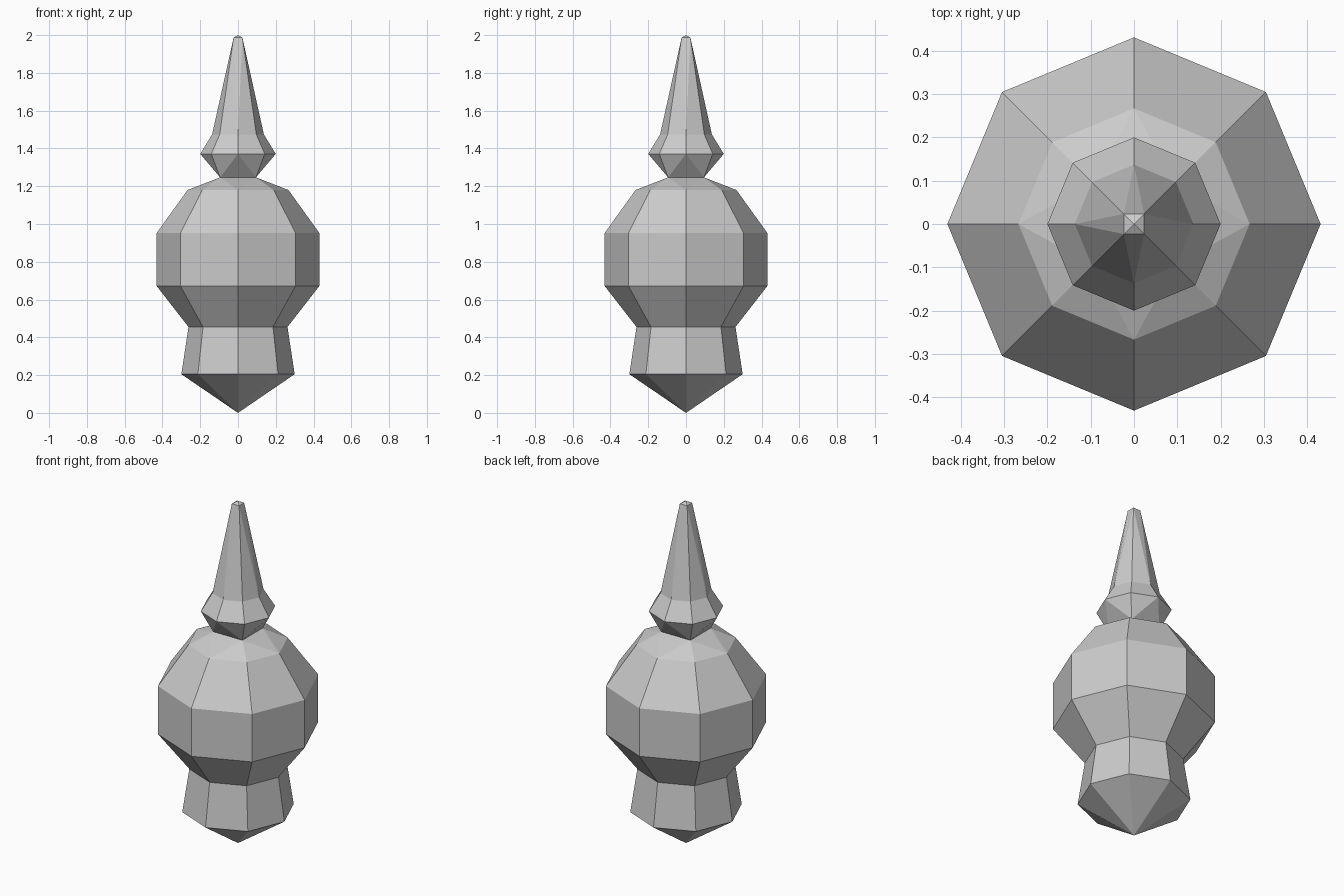
import bpy, bmesh
from math import cos, sin, tau

if "Cube" in bpy.data.objects:
    bpy.data.objects.remove(bpy.data.objects["Cube"])

bm = bmesh.new()


def ring(sides, radius, z):
    """Octagons start on +x; squares have their corners on the diagonals."""
    if sides == 1:
        return [bm.verts.new((0, 0, z))]
    start = tau / 8 if sides == 4 else 0
    return [bm.verts.new((radius * cos(start + tau * i / sides),
                          radius * sin(start + tau * i / sides), z))
            for i in range(sides)]


def bridge(a, b):
    """Join two neighbouring rings (8-8, 8-4 or any ring to a point)."""
    if len(a) < len(b):
        a, b = b, a
    n = len(a)
    if len(b) == 1:
        for i in range(n):
            bm.faces.new((a[i], a[(i + 1) % n], b[0]))
    elif len(b) == n:
        for i in range(n):
            j = (i + 1) % n
            bm.faces.new((a[i], a[j], b[j], b[i]))
    else:
        for k in range(4):
            bm.faces.new((a[2 * k], a[2 * k + 1], b[k]))
            bm.faces.new((a[2 * k + 1], a[(2 * k + 2) % 8], b[k]))
            bm.faces.new((a[2 * k], b[k], b[k - 1]))


# Profile from bottom to top: sides, corner radius, height
profile = [
    (1, 0, 0),                                # bottom point
    (8, 0.30, 0.205), (8, 0.262, 0.455),      # foot
    (8, 0.431, 0.672), (8, 0.431, 0.952),     # bulb
    (8, 0.267, 1.18),                         # shoulder
    (4, 0.134, 1.247),                        # square neck
    (8, 0.20, 1.371), (8, 0.137, 1.474),      # collar
    (4, 0.033, 1.987), (1, 0, 2.0),           # spire tip
]
rings = [ring(*p) for p in profile]
for lower, upper in zip(rings, rings[1:]):
    bridge(lower, upper)
bmesh.ops.recalc_face_normals(bm, faces=bm.faces)

mesh = bpy.data.meshes.new("finial")
bm.to_mesh(mesh)
bm.free()
bpy.context.collection.objects.link(bpy.data.objects.new("finial", mesh))
